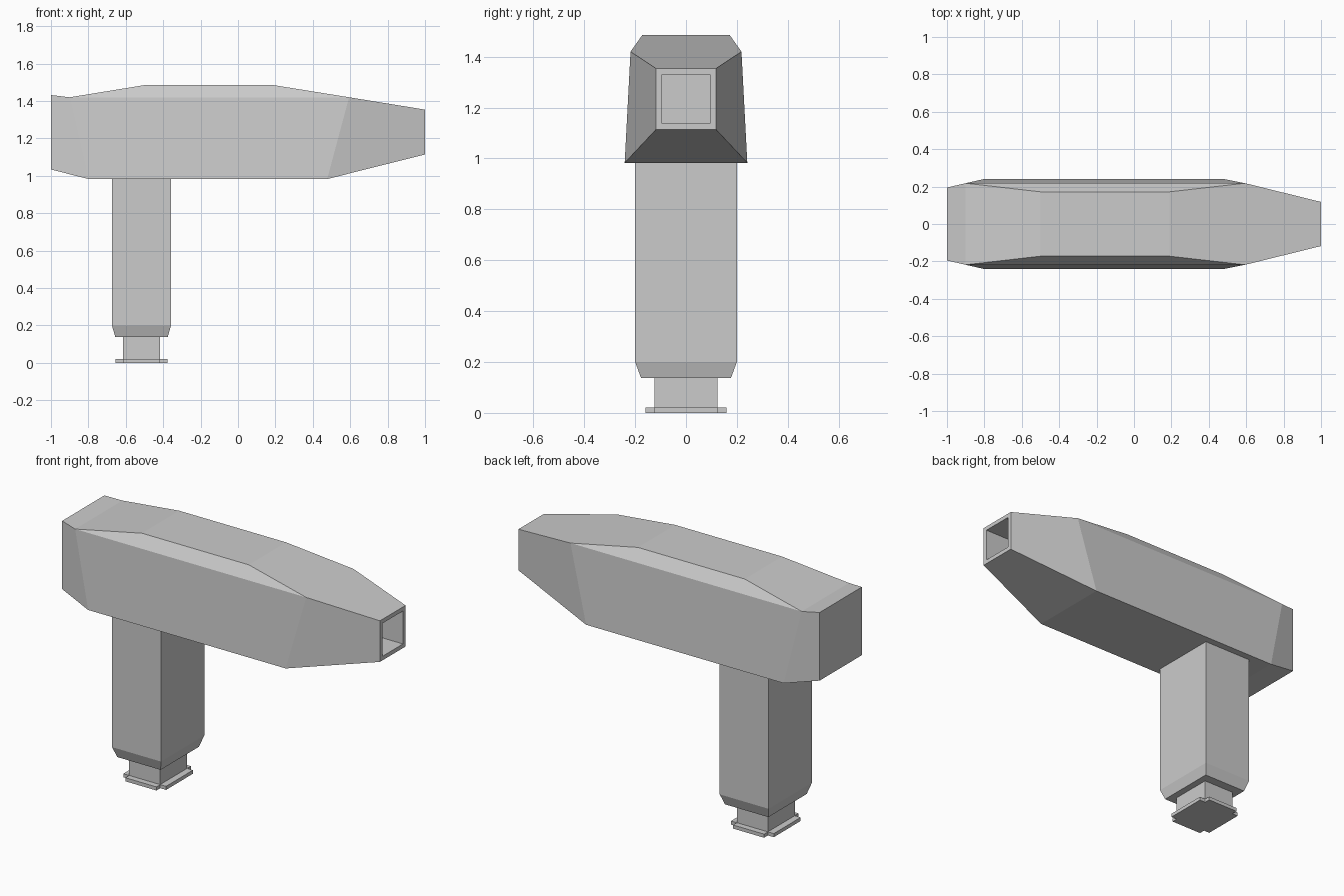
import bpy, bmesh
from mathutils import Vector

if "Cube" in bpy.data.objects:
    bpy.data.objects.remove(bpy.data.objects["Cube"])


def finish(name, bm):
    bmesh.ops.recalc_face_normals(bm, faces=bm.faces[:])
    mesh = bpy.data.meshes.new(name)
    bm.to_mesh(mesh)
    bm.free()
    obj = bpy.data.objects.new(name, mesh)
    bpy.context.collection.objects.link(obj)
    return obj


def stack(name, cx, rings):
    """Rectangular rings (half_x, half_y, z) lofted upwards and capped."""
    bm = bmesh.new()
    loops = [[bm.verts.new((cx + sx * hx, sy * hy, z))
              for sx, sy in ((-1, -1), (1, -1), (1, 1), (-1, 1))]
             for hx, hy, z in rings]
    for a, b in zip(loops, loops[1:]):
        for i in range(4):
            j = (i + 1) % 4
            bm.faces.new((a[i], a[j], b[j], b[i]))
    bm.faces.new(loops[0])
    bm.faces.new(loops[-1])
    return finish(name, bm)


# Barrel housing: mirrored top and bottom rails (x, half width, z)
top = [(-1, .195, 1.432), (-.9, .218, 1.42), (-.5, .172, 1.485),
       (.19, .172, 1.485), (.594, .218, 1.42), (1, .118, 1.354)]
bottom = [(-1, .195, 1.034), (-.8, .241, .983), (.477, .241, .983), (1, .118, 1.114)]
bm = bmesh.new()
rails = [([bm.verts.new((x, s * y, z)) for x, y, z in top],
          [bm.verts.new((x, s * y, z)) for x, y, z in bottom]) for s in (-1, 1)]
for t, b in rails:
    bm.faces.new((b[0], b[1], t[1], t[0]))
    bm.faces.new((b[1], b[2], t[4], t[1]))
    bm.faces.new((b[2], b[3], t[5], t[4]))
    bm.faces.new(t[1:5])
(tl, bl), (tr, br) = rails
for l, r in ((tl, tr), (bl, br)):
    for i in range(len(l) - 1):
        bm.faces.new((l[i], l[i + 1], r[i + 1], r[i]))
bm.faces.new((bl[0], br[0], tr[0], tl[0]))
nose = bm.faces.new((bl[3], br[3], tr[5], tl[5]))
bmesh.ops.recalc_face_normals(bm, faces=bm.faces[:])

# Square nozzle opening sunk into the nose
bmesh.ops.inset_individual(bm, faces=[nose], thickness=.034)
rim = list(nose.verts)
ext = bmesh.ops.extrude_discrete_faces(bm, faces=[nose])
bmesh.ops.translate(bm, vec=Vector((-.5, 0, 0)), verts=ext["faces"][0].verts[:])
finish("barrel_housing", bm)

# Handle with tapered lower end, neck, and plug lips on the four sides
CX = -.516
stack("handle", CX, [(.14, .177, .138), (.158, .2, .2), (.158, .2, .99)])
stack("handle_neck", CX, [(.1, .124, 0), (.1, .124, .145)])
for sx, sy, side in ((-1, 0, "left"), (1, 0, "right"), (0, -1, "front"), (0, 1, "back")):
    hx, hy = (.019, .124) if sx else (.1, .0175)
    lip = stack("plug_lip_" + side, CX, [(hx, hy, 0), (hx, hy, .021)])
    lip.location = (sx * .119, sy * .1415, 0)
